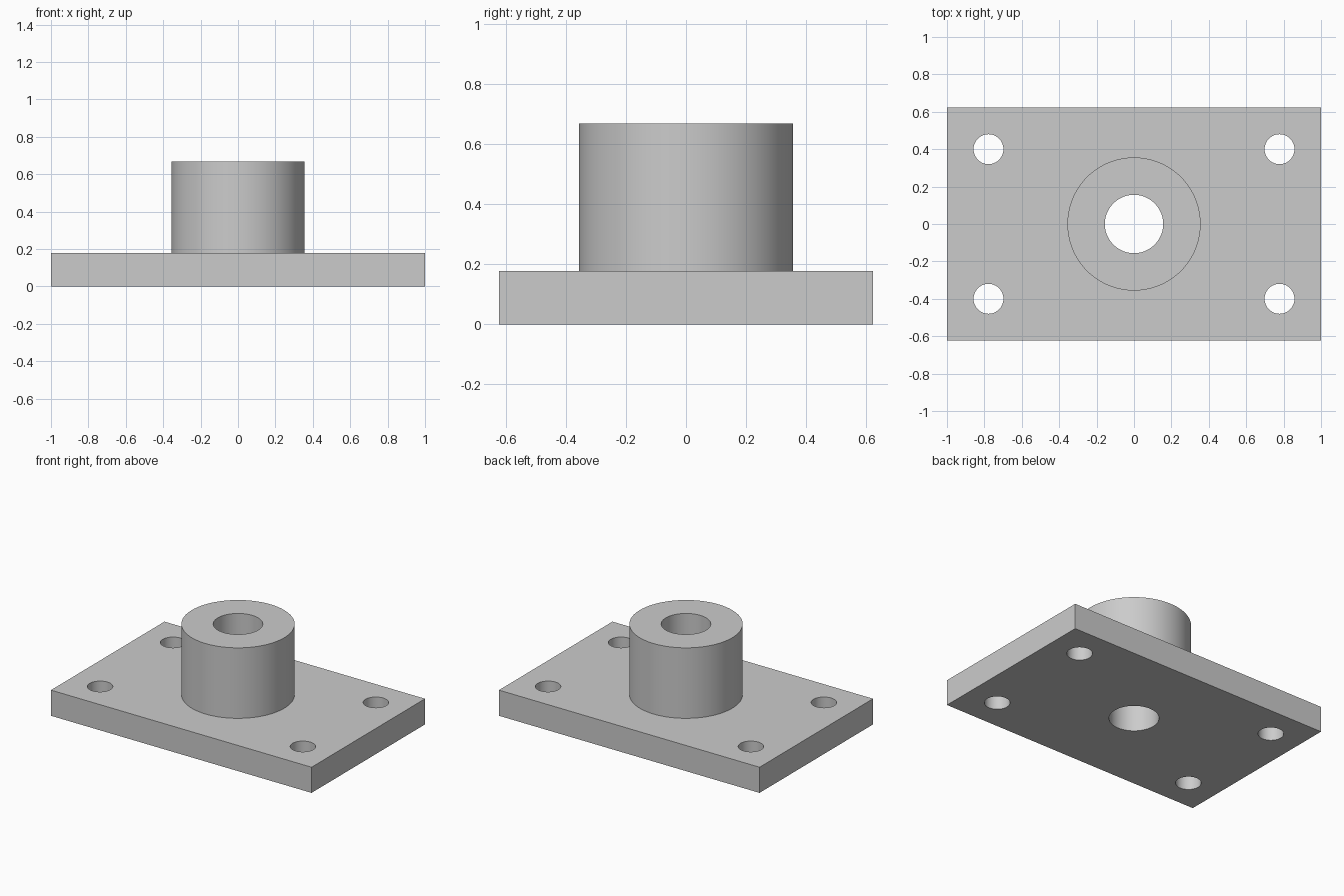
import bpy
import math

PLATE = (2.0, 1.244, 0.178)
BOSS_RADIUS, BOSS_TOP = 0.356, 0.667
BORE_RADIUS = 0.156
BOLT_RADIUS, BOLT_X, BOLT_Y = 0.08, 0.778, 0.4

if "Cube" in bpy.data.objects:
    bpy.data.objects.remove(bpy.data.objects["Cube"], do_unlink=True)

steel = bpy.data.materials.new("plain_grey")
steel.use_nodes = True
grey = (0.6, 0.6, 0.6, 1.0)
steel.diffuse_color = grey
steel.node_tree.nodes["Principled BSDF"].inputs["Base Color"].default_value = grey


def cylinder(name, radius, bottom, top, x=0, y=0, sides=96):
    bpy.ops.mesh.primitive_cylinder_add(vertices=sides, radius=radius, depth=top - bottom,
                                        location=(x, y, (bottom + top) / 2))
    ob = bpy.context.object
    ob.name = name
    ob.data.materials.append(steel)
    return ob


def combine(target, tool, operation):
    """Apply a boolean to the target and remove the tool."""
    tool.hide_render = True
    mod = target.modifiers.new(tool.name, "BOOLEAN")
    mod.operation, mod.solver, mod.object = operation, "EXACT", tool
    bpy.context.view_layer.objects.active = target
    bpy.ops.object.modifier_apply(modifier=mod.name)
    bpy.data.objects.remove(tool, do_unlink=True)


# Base plate
bpy.ops.mesh.primitive_cube_add(size=1, location=(0, 0, PLATE[2] / 2))
body = bpy.context.object
body.name = "flanged_bushing_plate"
body.scale = PLATE
bpy.ops.object.transform_apply(location=True, scale=True)
body.data.materials.append(steel)

# Round boss joined to the plate
combine(body, cylinder("boss", BOSS_RADIUS, PLATE[2] / 2, BOSS_TOP), "UNION")

# Central bore through boss and plate
combine(body, cylinder("bore_cutter", BORE_RADIUS, -0.1, BOSS_TOP + 0.1), "DIFFERENCE")

# Four bolt holes near the corners
for sx in (-1, 1):
    for sy in (-1, 1):
        hole = cylinder("bolt_cutter", BOLT_RADIUS, -0.1, PLATE[2] + 0.1,
                        sx * BOLT_X, sy * BOLT_Y, 48)
        combine(body, hole, "DIFFERENCE")

# Smooth round walls with crisp edges
bpy.ops.object.select_all(action="DESELECT")
body.select_set(True)
bpy.context.view_layer.objects.active = body
bpy.ops.object.shade_smooth_by_angle(angle=math.radians(30))
